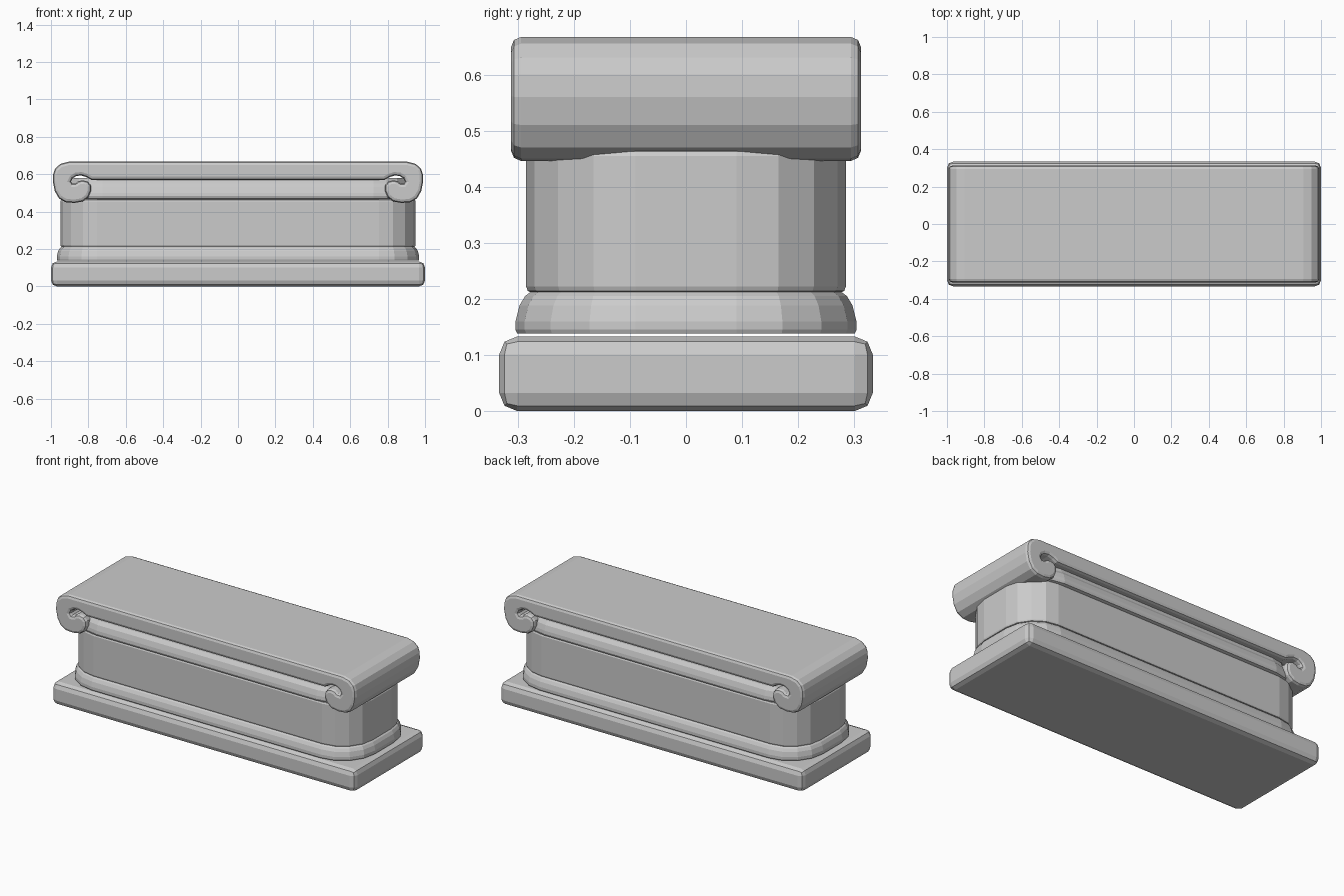
import bpy, bmesh
from math import sin, cos, pi

if "Cube" in bpy.data.objects:
    bpy.data.objects.remove(bpy.data.objects["Cube"])


def finish(bm, name):
    bmesh.ops.recalc_face_normals(bm, faces=bm.faces[:])
    me = bpy.data.meshes.new(name)
    bm.to_mesh(me)
    bm.free()
    ob = bpy.data.objects.new(name, me)
    bpy.context.collection.objects.link(ob)
    return ob


def outline(hx, hy, r, seg=4):
    """Rounded rectangle in plan."""
    pts = []
    for k, (sx, sy) in enumerate([(1, 1), (-1, 1), (-1, -1), (1, -1)]):
        for i in range(seg + 1):
            a = (k + i / seg) * pi / 2
            pts.append((sx * (hx - r) + r * cos(a), sy * (hy - r) + r * sin(a)))
    return pts


def moulding(name, profile, hx=0.95, hy=0.285, r=0.195):
    """Stack offset copies of the plan outline; profile is (offset, z)."""
    bm = bmesh.new()
    rings = [[bm.verts.new((x, y, z)) for x, y in outline(hx + d, hy + d, r + d)]
             for d, z in profile]
    n = len(rings[0])
    for a, b in zip(rings, rings[1:]):
        for i in range(n):
            j = (i + 1) % n
            bm.faces.new((a[i], a[j], b[j], b[i]))
    bm.faces.new(rings[0])
    bm.faces.new(rings[-1])
    return finish(bm, name)


# Plinth: slab with rounded edges
bm = bmesh.new()
bmesh.ops.create_cube(bm, size=1)
for v in bm.verts:
    v.co = (v.co.x * 2, v.co.y * 0.666, (v.co.z + 0.5) * 0.133)
bmesh.ops.bevel(bm, geom=bm.edges[:], offset=0.032, segments=2, profile=0.5,
                affect='EDGES')
finish(bm, "plinth")

# Base moulding, shaft and upper moulding
moulding("base_moulding", [(0.016, 0.138), (0.019, 0.145), (0.019, 0.16),
                           (0.012, 0.188), (0.002, 0.205), (-0.009, 0.213)])
moulding("shaft", [(-0.01, 0.211), (-0.003, 0.214), (0, 0.222),
                   (0, 0.455), (-0.004, 0.463), (-0.012, 0.467)])
moulding("upper_moulding", [(-0.01, 0.464), (0.010, 0.470), (0.015, 0.482),
                            (0.013, 0.50), (0.004, 0.53), (-0.012, 0.55),
                            (-0.02, 0.58)], hx=0.92)

# Capital: slab whose ends curl into scrolls, right half profile mirrored
half = [(0.905, 0.667), (0.95, 0.655), (0.978, 0.63), (0.988, 0.60),
        (0.99, 0.56), (0.98, 0.51), (0.957, 0.47), (0.922, 0.45),
        (0.875, 0.446), (0.83, 0.454), (0.80, 0.477), (0.786, 0.51),
        (0.787, 0.54), (0.802, 0.56), (0.828, 0.567), (0.852, 0.563),
        (0.868, 0.551), (0.885, 0.549), (0.893, 0.560), (0.885, 0.577),
        (0.865, 0.590), (0.838, 0.593), (0.81, 0.584), (0.785, 0.570)]
profile = half + [(-x, z) for x, z in reversed(half)]
bm = bmesh.new()
front = bm.faces.new([bm.verts.new((x, -0.312, z)) for x, z in profile])
ext = bmesh.ops.extrude_face_region(bm, geom=[front], use_keep_orig=True)
for v in ext["geom"]:
    if isinstance(v, bmesh.types.BMVert):
        v.co.y = 0.312
bmesh.ops.recalc_face_normals(bm, faces=bm.faces[:])
rim = [e for e in bm.edges if abs(e.verts[0].co.y - e.verts[1].co.y) < 1e-5]
bmesh.ops.bevel(bm, geom=rim, offset=0.018, segments=2, profile=0.5,
                affect='EDGES', clamp_overlap=False)
finish(bm, "scroll_capital")
